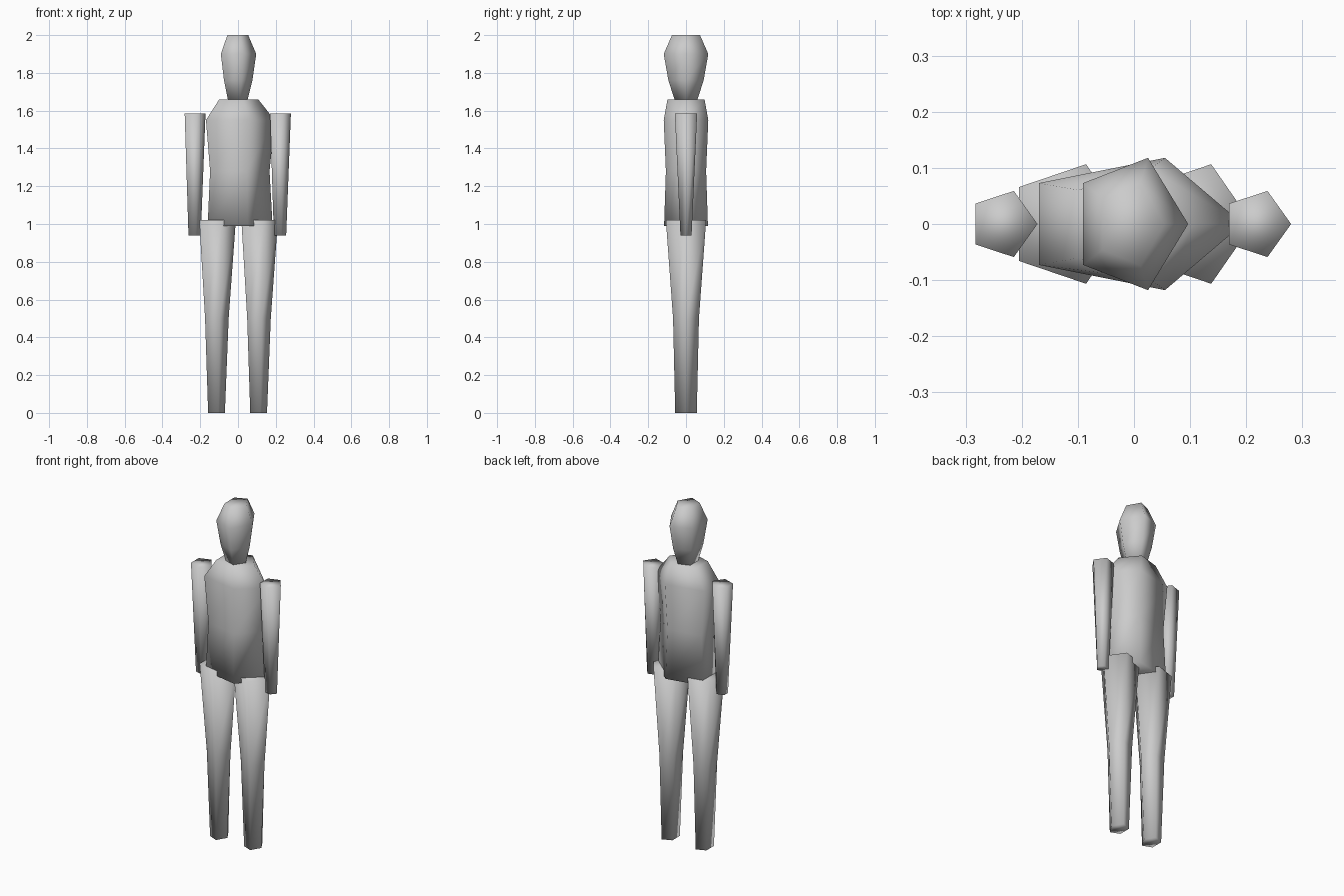
import bpy
import bmesh
from math import cos, sin, tau

cube = bpy.data.objects.get("Cube")
if cube:
    bpy.data.objects.remove(cube, do_unlink=True)

SIDES = 5
MID = -0.007  # axis of the body

grey = bpy.data.materials.new("plain_grey")
grey.use_nodes = True
colour = (0.6, 0.6, 0.6, 1)
grey.diffuse_color = colour
grey.node_tree.nodes["Principled BSDF"].inputs["Base Color"].default_value = colour


def limb(name, x, rings):
    """Capped five-sided loft through rings of (z, x radius, y radius)."""
    bm = bmesh.new()
    loops = []
    for z, rx, ry in rings:
        loops.append([bm.verts.new((rx * cos(tau * i / SIDES), ry * sin(tau * i / SIDES), z))
                      for i in range(SIDES)])
    for low, high in zip(loops, loops[1:]):
        for i in range(SIDES):
            j = (i + 1) % SIDES
            bm.faces.new((low[i], low[j], high[j], high[i]))
    bm.faces.new(loops[0][::-1])
    bm.faces.new(loops[-1])
    bmesh.ops.recalc_face_normals(bm, faces=bm.faces[:])
    for face in bm.faces:
        face.smooth = True
    mesh = bpy.data.meshes.new(name)
    bm.to_mesh(mesh)
    bm.free()
    mesh.materials.append(grey)
    obj = bpy.data.objects.new(name, mesh)
    obj.location.x = x
    bpy.context.collection.objects.link(obj)
    return obj


# Head and trunk
limb("head", MID, [(1.66, 0.058, 0.064), (1.76, 0.083, 0.098),
                   (1.9, 0.1035, 0.124), (2.0, 0.061, 0.078)])
limb("torso", MID, [(0.99, 0.19, 0.122), (1.28, 0.174, 0.112),
                    (1.55, 0.201, 0.124), (1.66, 0.114, 0.103)])

# Arms and legs, same profile on both sides
for side, sign in (("left", 1), ("right", -1)):
    limb(side + "_arm", MID + sign * 0.226,
         [(0.94, 0.036, 0.031), (1.585, 0.061, 0.062)])
    limb(side + "_leg", MID + sign * 0.1115,
         [(0, 0.049, 0.06), (0.5, 0.069, 0.072), (1.02, 0.107, 0.112)])
